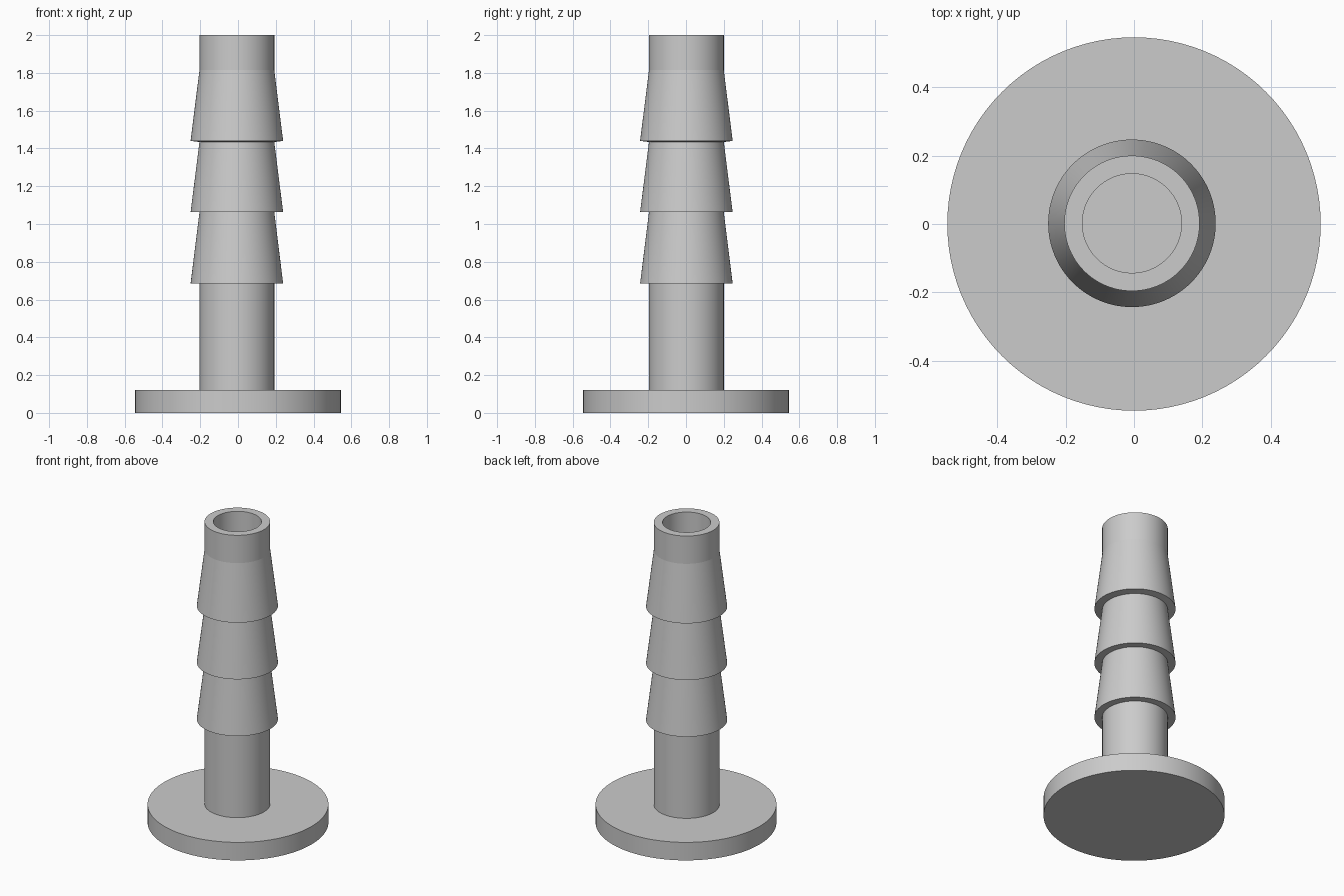
import bpy
import bmesh
import math

cube = bpy.data.objects.get("Cube")
if cube:
    bpy.data.objects.remove(cube, do_unlink=True)

SEGMENTS = 96
STEM_R, BARB_R, BORE_R = 0.198, 0.245, 0.145
BASE_R, BASE_TOP = 0.546, 0.12

grey = bpy.data.materials.new("light grey")
grey.use_nodes = True
colour = (0.6, 0.6, 0.6, 1.0)
grey.diffuse_color = colour
grey.node_tree.nodes["Principled BSDF"].inputs["Base Color"].default_value = colour


def lathe(name, profile, location=(0, 0, 0), closed=False):
    """Revolve (radius, z) points around the z axis."""
    bm = bmesh.new()
    verts = [bm.verts.new((r, 0, z)) for r, z in profile]
    pairs = list(zip(verts, verts[1:]))
    if closed:
        pairs.append((verts[-1], verts[0]))
    edges = [bm.edges.new(p) for p in pairs]
    bmesh.ops.spin(bm, geom=verts + edges, cent=(0, 0, 0), axis=(0, 0, 1),
                   angle=math.tau, steps=SEGMENTS, use_merge=True)
    bmesh.ops.remove_doubles(bm, verts=bm.verts, dist=1e-5)
    bmesh.ops.recalc_face_normals(bm, faces=bm.faces)
    mesh = bpy.data.meshes.new(name)
    bm.to_mesh(mesh)
    bm.free()
    mesh.materials.append(grey)
    obj = bpy.data.objects.new(name, mesh)
    obj.location = location
    bpy.context.collection.objects.link(obj)
    bpy.ops.object.select_all(action='DESELECT')
    obj.select_set(True)
    bpy.context.view_layer.objects.active = obj
    # Below the 7 degree taper break, so the barbs keep crisp edges
    bpy.ops.object.shade_smooth_by_angle(angle=math.radians(6))
    return obj


# Round base plate
lathe("base_flange", [(0, 0), (BASE_R, 0), (BASE_R, BASE_TOP), (0, BASE_TOP)])

# Hollow stem with three tapered barbs, seated slightly into the base
profile = [(BORE_R, BASE_TOP - 0.02), (STEM_R, BASE_TOP - 0.02)]
for bottom, inner in ((0.685, 0.685), (1.063, 1.063), (1.44, 1.434)):
    profile += [(STEM_R, inner), (BARB_R, bottom)]
profile += [(STEM_R, 1.815), (STEM_R, 2.0), (BORE_R, 2.0)]
lathe("barbed_stem", profile, location=(-0.006, 0.002, 0), closed=True)
